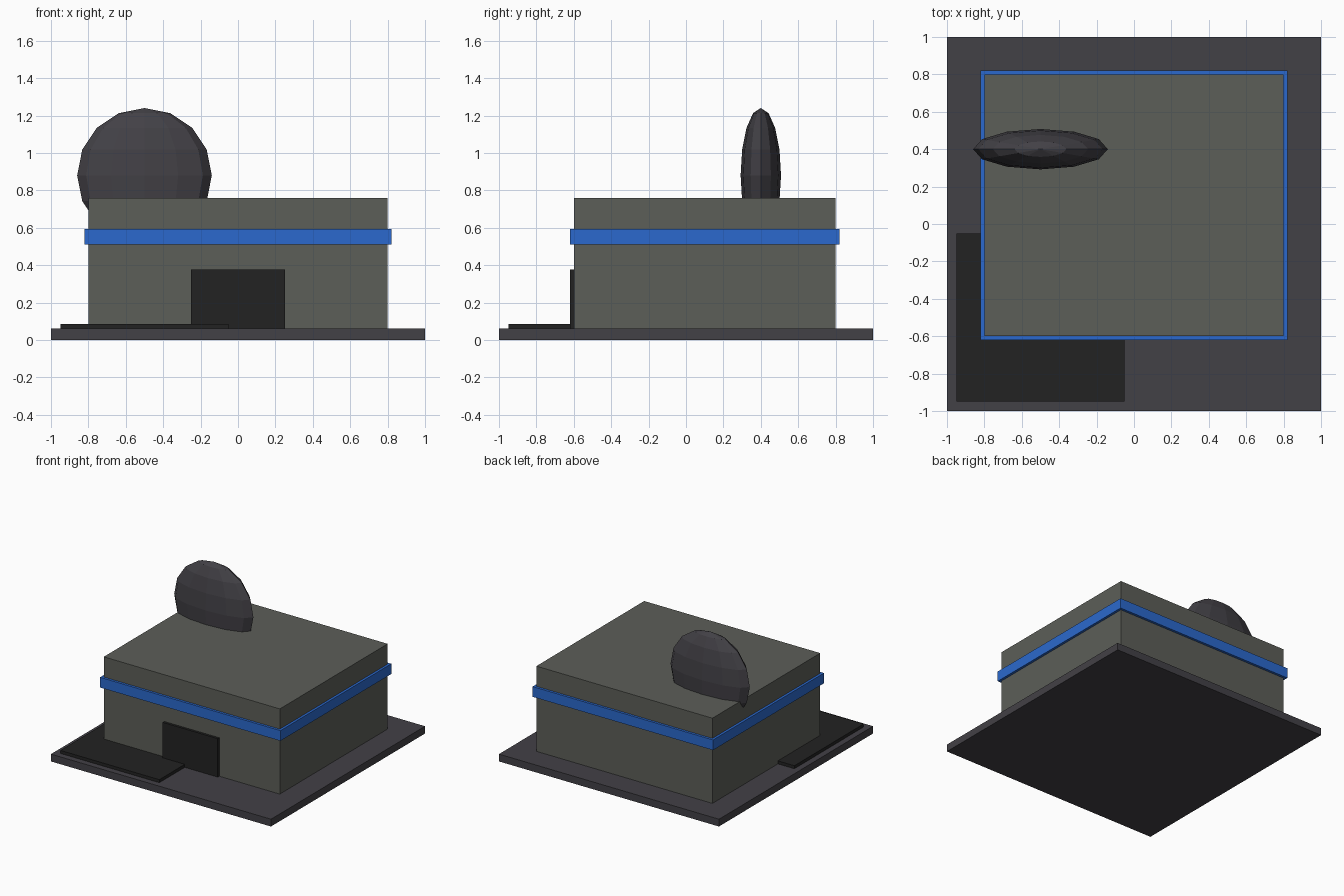
import bpy
from mathutils import Matrix, Vector

cube = bpy.data.objects.get("Cube")
if cube:
    bpy.data.objects.remove(cube, do_unlink=True)


def material(name, rgb):
    mat = bpy.data.materials.new(name)
    mat.use_nodes = True
    colour = (*rgb, 1)
    mat.diffuse_color = colour
    mat.node_tree.nodes["Principled BSDF"].inputs["Base Color"].default_value = colour
    return mat


def finish(name, mat, centre, size):
    """Name the new primitive and apply its size to the mesh."""
    obj = bpy.context.object
    obj.name = obj.data.name = name
    obj.data.transform(Matrix.Diagonal((*size, 1)))
    obj.location = centre
    obj.data.materials.append(mat)
    return obj


def box(name, mat, low, high):
    low, high = Vector(low), Vector(high)
    bpy.ops.mesh.primitive_cube_add(size=1)
    return finish(name, mat, (low + high) / 2, high - low)


slate = material("slate grey", (0.055, 0.052, 0.061))
concrete = material("concrete grey", (0.107, 0.112, 0.098))
blue = material("blue", (0.024, 0.141, 0.61))
black = material("soft black", (0.016, 0.016, 0.016))

# Ground slab and the paved corner
box("base_slab", slate, (-1, -1, 0), (1, 1, 0.06))
box("corner_pad", black, (-0.95, -0.95, 0.06), (-0.05, -0.05, 0.085))

# Building with its stripe and door
box("building", concrete, (-0.8, -0.6, 0.06), (0.8, 0.8, 0.76))
box("blue_band", blue, (-0.82, -0.62, 0.51), (0.82, 0.82, 0.594))
box("front_door", black, (-0.25, -0.62, 0.06), (0.25, -0.6, 0.376))

# Flattened low-poly dish, sunk into the roof
bpy.ops.mesh.primitive_uv_sphere_add(segments=12, ring_count=8, radius=1)
finish("roof_dish", slate, (-0.5, 0.4, 0.88), (0.36, 0.108, 0.36))
